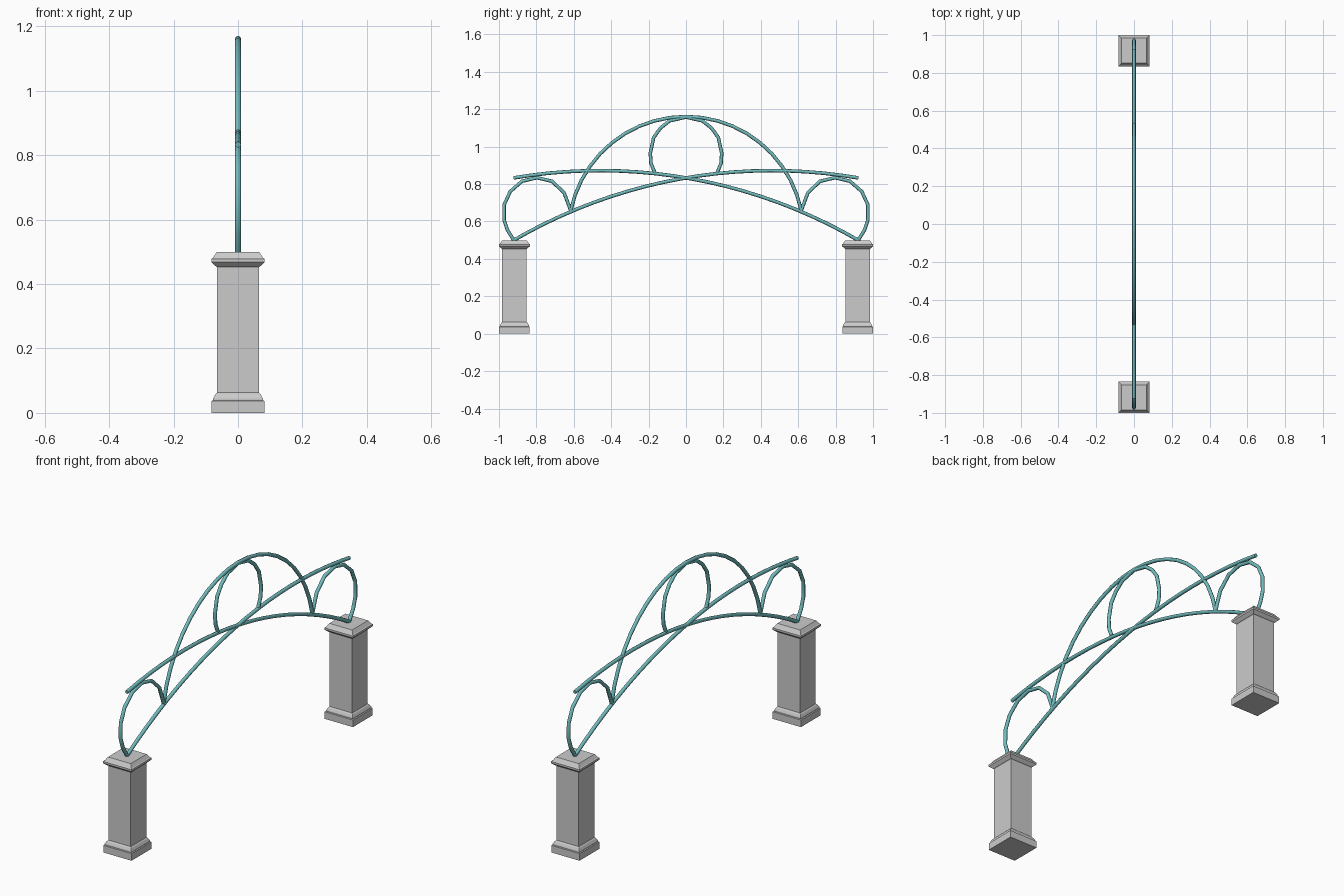
import bpy, bmesh, math

if "Cube" in bpy.data.objects:
    bpy.data.objects.remove(bpy.data.objects["Cube"])

teal = bpy.data.materials.new("teal_paint")
teal.diffuse_color = (0.17, 0.50, 0.51, 1)
teal.use_nodes = True
teal.node_tree.nodes["Principled BSDF"].inputs["Base Color"].default_value = teal.diffuse_color
ROD = 0.0095


def pillar(name, y):
    # square post built from (half width, height) rings
    profile = [(.082, 0), (.082, .037), (.077, .039), (.077, .045), (.071, .057),
               (.065, .063), (.065, .453), (.070, .456), (.083, .468),
               (.083, .478), (.078, .481), (.066, .499)]
    bm = bmesh.new()
    rings = [[bm.verts.new((sx * h, y + sy * h, z))
              for sx, sy in ((-1, -1), (1, -1), (1, 1), (-1, 1))] for h, z in profile]
    for a, b in zip(rings, rings[1:]):
        for i in range(4):
            j = (i + 1) % 4
            bm.faces.new((a[i], a[j], b[j], b[i]))
    bm.faces.new(rings[0][::-1])
    bm.faces.new(rings[-1])
    me = bpy.data.meshes.new(name)
    bm.to_mesh(me)
    bm.free()
    bpy.context.collection.objects.link(bpy.data.objects.new(name, me))


def rod(name, pts):
    # eight-sided capped tube along (y, z) points
    cu = bpy.data.curves.new(name, 'CURVE')
    cu.dimensions = '3D'
    cu.bevel_depth = ROD
    cu.bevel_resolution = 2
    cu.use_fill_caps = True
    sp = cu.splines.new('POLY')
    sp.points.add(len(pts) - 1)
    for p, (y, z) in zip(sp.points, pts):
        p.co = (0, y, z, 1)
    cu.materials.append(teal)
    ob = bpy.data.objects.new(name, cu)
    bpy.context.collection.objects.link(ob)
    bpy.ops.object.select_all(action='DESELECT')
    ob.select_set(True)
    bpy.context.view_layer.objects.active = ob
    bpy.ops.object.convert(target='MESH')
    bpy.ops.object.shade_smooth_by_angle(angle=math.radians(50))


def arc(cy, cz, r, y0, y1, n):
    # upper circle arc between two y values
    a0, a1 = math.asin((y0 - cy) / r), math.asin((y1 - cy) / r)
    return [(cy + r * math.sin(a0 + (a1 - a0) * i / n),
             cz + r * math.cos(a0 + (a1 - a0) * i / n)) for i in range(n + 1)]


# crossing long arches, side hoops and pillars, mirrored in y
long_arch = arc(0.46, -1.875, 2.747, -0.922, 0.922, 20)
hoop = [(-.922, .502), (-.955, .555), (-.973, .61), (-.972, .69), (-.94, .76),
        (-.877, .815), (-.797, .834), (-.717, .815), (-.652, .754), (-.615, .656)]
for s, side in ((1, "left"), (-1, "right")):
    pillar(side + "_pillar", -0.9175 * s)
    rod(side + "_long_arch", [(y * s, z) for y, z in long_arch])
    rod(side + "_hoop", [(y * s, z) for y, z in hoop])

# tall central arch
rod("centre_arch", arc(0, 0.532, 0.629, -0.616, 0.616, 20))

# inner hoop under the crown
half = [(-.167, .862), (-.187, .91), (-.191, .965), (-.173, 1.048), (-.138, 1.098),
        (-.088, 1.138), (0, 1.158)]
rod("inner_hoop", half + [(-y, z) for y, z in half[-2::-1]])
